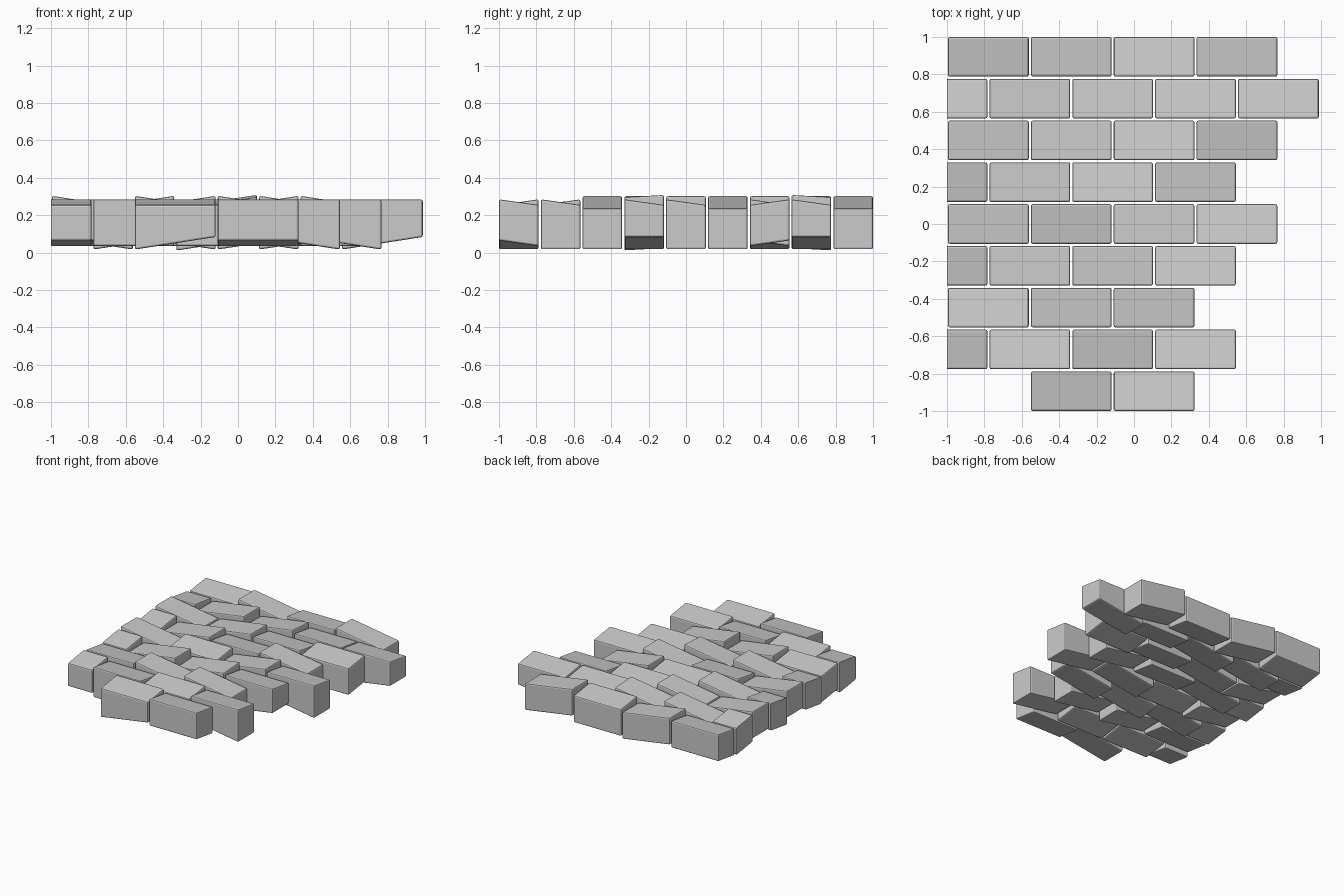
import bpy
import bmesh

cube = bpy.data.objects.get("Cube")
if cube:
    bpy.data.objects.remove(cube, do_unlink=True)

# Stone colour
stone = bpy.data.materials.new("light_grey_stone")
stone.use_nodes = True
grey = (0.6, 0.6, 0.6, 1)
stone.diffuse_color = grey
stone.node_tree.nodes["Principled BSDF"].inputs["Base Color"].default_value = grey

LENGTH, WIDTH = 0.432, 0.212
PITCH_X, PITCH_Y = 0.443, 0.2235
EDGE = -1.0

# Courses from back to front. Letters give the side a face falls towards
# (left, right, front, back); after a slash, the underside differs.
COURSES = [
    "F R B R",
    "B L LB B B/L",
    "R L B F",
    "F L B R",
    "R F L B/R",
    "F L LF B/L",
    "B R R",
    "F/B B/F F B/R",
    "- F/L B",
]


def slope(code):
    """Slope along x and y of a face that falls towards the coded sides."""
    sx = 0.155 * (("L" in code) - ("R" in code))
    sy = 0.14 * (("F" in code) - ("B" in code))
    return sx, sy * (0.4 if len(code) > 1 else 1)


def make_brick(name, cx, cy, code):
    top, _, bottom = code.partition("/")
    bm = bmesh.new()
    bmesh.ops.create_cube(bm, size=1)
    for v in bm.verts:
        upper = v.co.z > 0
        sx, sy = slope(top if upper else bottom or top)
        dx, dy = v.co.x * LENGTH, v.co.y * WIDTH
        v.co = (cx + dx, cy + dy, (0.27 if upper else 0.05) + sx * dx + sy * dy)
    bmesh.ops.bevel(bm, geom=bm.edges[:], offset=0.01, segments=2,
                    profile=0.5, affect="EDGES")
    # Trim bricks flush with the straight left-hand wall and close the cut
    geom = bm.verts[:] + bm.edges[:] + bm.faces[:]
    bmesh.ops.bisect_plane(bm, geom=geom, plane_co=(EDGE, 0, 0),
                           plane_no=(-1, 0, 0), clear_outer=True)
    rim = [e for e in bm.edges if e.is_boundary]
    if rim:
        bmesh.ops.holes_fill(bm, edges=rim)
    bmesh.ops.recalc_face_normals(bm, faces=bm.faces[:])
    mesh = bpy.data.meshes.new(name)
    bm.to_mesh(mesh)
    bm.free()
    mesh.materials.append(stone)
    bpy.context.collection.objects.link(bpy.data.objects.new(name, mesh))


# Running bond: every second course is shifted by half a brick
for row, course in enumerate(COURSES):
    shift = -PITCH_X / 2 if row % 2 else 0
    for col, code in enumerate(course.split()):
        if code != "-":
            x = EDGE + PITCH_X * (col + 0.5) + shift
            y = PITCH_Y * (4 - row)
            make_brick(f"brick_course_{row + 1}_{col + 1}", x, y, code)
